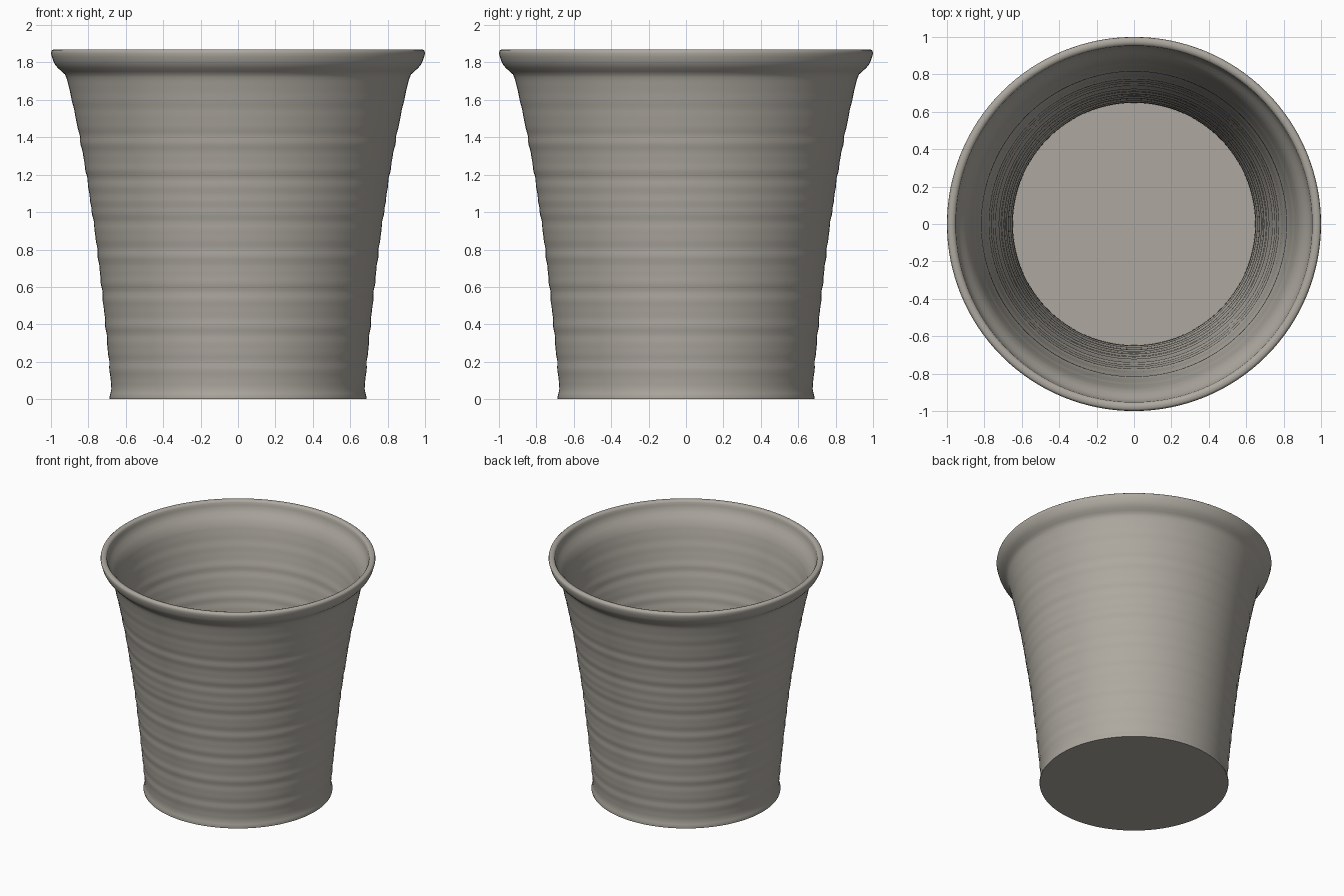
import bpy, bmesh, math

cube = bpy.data.objects.get("Cube")
if cube:
    bpy.data.objects.remove(cube, do_unlink=True)

SIDES = 128
WALL = 0.03
FLOOR = 0.03

clay = bpy.data.materials.new("warm_grey_clay")
clay.use_nodes = True
clay.diffuse_color = (0.42, 0.395, 0.35, 1)
clay.node_tree.nodes["Principled BSDF"].inputs["Base Color"].default_value = clay.diffuse_color


def wall_radius(z):
    """Flaring wall with faint throwing ridges and one stronger ridge."""
    t = z / 1.72
    r = 0.672 + 0.155 * t + 0.09 * t ** 3
    fade = min(1, z / 0.2) * min(1, (1.72 - z) / 0.3)
    ripple = 0.0016 * math.sin(z * 52) + 0.0012 * math.sin(z * 83 + 1)
    ridge = 0.004 * math.exp(-((z - 1.05) / 0.025) ** 2)
    return r + fade * (ripple + ridge)


# Profile runs from the underside centre, up the outside, over the rim, down the inside
steps = 90
heights = [0.08 + (1.70 - 0.08) * i / steps for i in range(steps + 1)]
foot = [(0, 0), (0.686, 0), (0.688, 0.008), (0.682, 0.03), (0.677, 0.055)]
outer = [(wall_radius(z), z) for z in heights]
rim = [(0.918, 1.72), (0.926, 1.737), (0.942, 1.752), (0.963, 1.77), (0.979, 1.79),
       (0.989, 1.81), (0.995, 1.83), (1.0, 1.85), (0.997, 1.863), (0.988, 1.87),
       (0.972, 1.87), (0.96, 1.866), (0.953, 1.855), (0.951, 1.835), (0.944, 1.81),
       (0.931, 1.785), (0.912, 1.76), (0.898, 1.735)]
inner = [(wall_radius(z) - WALL, z) for z in reversed(heights)]
floor = [(0.648, FLOOR), (0, FLOOR)]
profile = foot + outer + rim + inner + floor


def lathe(name, points, material):
    bm = bmesh.new()
    verts = [bm.verts.new((r, 0, z)) for r, z in points]
    edges = [bm.edges.new(pair) for pair in zip(verts, verts[1:])]
    bmesh.ops.spin(bm, geom=verts + edges, cent=(0, 0, 0), axis=(0, 0, 1),
                   angle=math.tau, steps=SIDES, use_merge=True)
    bmesh.ops.remove_doubles(bm, verts=bm.verts, dist=0.0001)
    bmesh.ops.recalc_face_normals(bm, faces=bm.faces)
    mesh = bpy.data.meshes.new(name)
    bm.to_mesh(mesh)
    bm.free()
    mesh.materials.append(material)
    obj = bpy.data.objects.new(name, mesh)
    bpy.context.collection.objects.link(obj)
    bpy.ops.object.select_all(action="DESELECT")
    obj.select_set(True)
    bpy.context.view_layer.objects.active = obj
    bpy.ops.object.shade_smooth_by_angle(angle=math.radians(40))
    return obj


lathe("pot", profile, clay)
